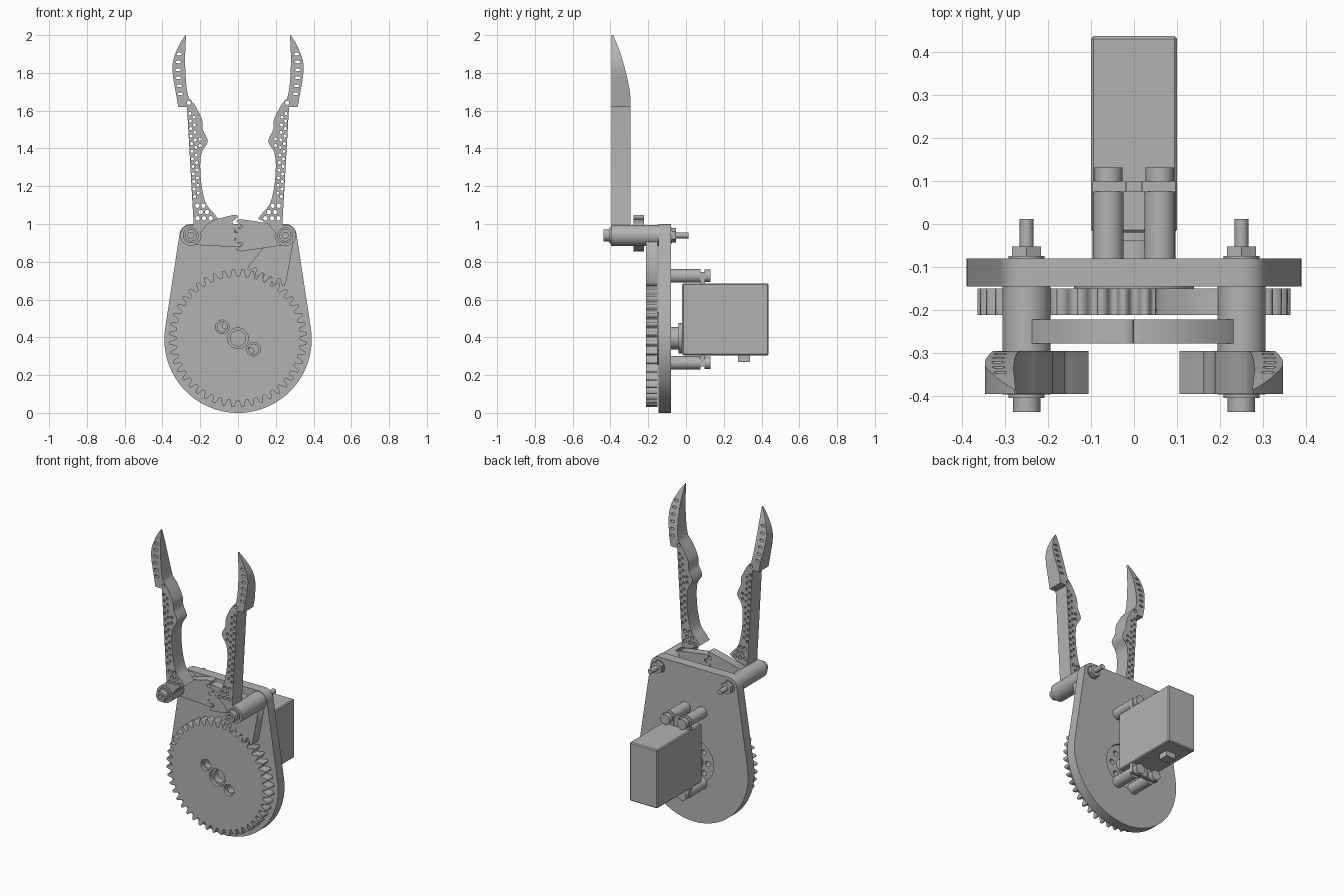
import bpy, bmesh
from math import sin, cos, tau, radians, atan2, hypot
from mathutils import Matrix, Vector

if "Cube" in bpy.data.objects:
    bpy.data.objects.remove(bpy.data.objects["Cube"])

grey = bpy.data.materials.new("plain grey")
grey.use_nodes = True
grey.diffuse_color = (0.45, 0.45, 0.45, 1)
grey.node_tree.nodes["Principled BSDF"].inputs["Base Color"].default_value = grey.diffuse_color

GEAR = (0, 0.395)          # big gear axis
PIVOT_X, PIVOT_Z = 0.25, 0.94
GEAR_N, SECTOR_N = 44, 32


def finish(name, bm):
    bmesh.ops.remove_doubles(bm, verts=bm.verts, dist=1e-5)
    bmesh.ops.recalc_face_normals(bm, faces=bm.faces)
    mesh = bpy.data.meshes.new(name)
    bm.to_mesh(mesh)
    bm.free()
    mesh.materials.append(grey)
    ob = bpy.data.objects.new(name, mesh)
    bpy.context.collection.objects.link(ob)
    return ob


def shade(ob):
    bpy.ops.object.select_all(action='DESELECT')
    ob.select_set(True)
    bpy.context.view_layer.objects.active = ob
    bpy.ops.object.shade_smooth_by_angle(angle=radians(30))
    return ob


def evaluated(ob):
    bpy.context.view_layer.update()
    return bpy.data.meshes.new_from_object(ob.evaluated_get(bpy.context.evaluated_depsgraph_get()))


def plate(name, outline, holes, y0, y1):
    """Outline in (x, z) with holes, extruded from y0 to y1."""
    curve = bpy.data.curves.new(name, 'CURVE')
    curve.dimensions = '2D'
    curve.fill_mode = 'BOTH'
    curve.extrude = (y1 - y0) / 2
    for loop in [outline] + holes:
        s = curve.splines.new('POLY')
        s.points.add(len(loop) - 1)
        for p, (x, z) in zip(s.points, loop):
            p.co = (x, z, 0, 1)
        s.use_cyclic_u = True
    tmp = bpy.data.objects.new(name + " outline", curve)
    bpy.context.collection.objects.link(tmp)
    mesh = evaluated(tmp)
    bpy.data.objects.remove(tmp)
    bm = bmesh.new()
    bm.from_mesh(mesh)
    bm.transform(Matrix.Translation((0, (y0 + y1) / 2, 0)) @ Matrix.Rotation(radians(90), 4, 'X'))
    return finish(name, bm)


def cyl(name, x, z, r, y0, y1, sides=32):
    bm = bmesh.new()
    bmesh.ops.create_cone(bm, cap_ends=True, segments=sides, radius1=r, radius2=r, depth=y1 - y0)
    bm.transform(Matrix.Translation((x, (y0 + y1) / 2, z)) @ Matrix.Rotation(radians(90), 4, 'X'))
    return shade(finish(name, bm))


def box(name, lo, hi, bevel=0):
    lo, hi = Vector(lo), Vector(hi)
    bm = bmesh.new()
    bmesh.ops.create_cube(bm, size=1)
    bm.transform(Matrix.Translation((lo + hi) / 2) @ Matrix.Diagonal((hi - lo).to_4d()))
    if bevel:
        bmesh.ops.bevel(bm, geom=bm.edges[:], offset=bevel, segments=1, affect='EDGES')
    return finish(name, bm)


def arc(x, z, r, a0, a1, n):
    return [(x + r * cos(radians(a0 + (a1 - a0) * i / n)),
             z + r * sin(radians(a0 + (a1 - a0) * i / n))) for i in range(n + 1)]


def ring(x, z, r, n=20, squash=1):
    return [(x + r * cos(tau * i / n), z + squash * r * sin(tau * i / n)) for i in range(n)]


def teeth(x, z, pitch_r, count, start, indices):
    """Tooth outlines; the tooth with index 0 points at angle start."""
    pts = []
    for i in indices:
        for off, dr in ((-.36, -.018), (-.27, -.002), (-.12, .018), (.12, .018), (.27, -.002), (.36, -.018)):
            a = start + tau * (i + off) / count
            pts.append((x + (pitch_r + dr) * cos(a), z + (pitch_r + dr) * sin(a)))
    return pts


def sector(name, side, start, indices, y0, y1):
    """Toothed fan joined to a pivot hub."""
    x, z = side * PIVOT_X, PIVOT_Z
    pts = teeth(x, z, 0.25, SECTOR_N, start, indices)
    a = start + tau * (indices[0] + indices[-1]) / 2 / SECTOR_N
    foot = [(x + .05 * cos(a + q), z + .05 * sin(a + q)) for q in (tau / 4, -tau / 4)]
    return plate(name, pts + foot, [], y0, y1)


def smooth(pts, n=6):
    """Catmull-Rom curve through the points."""
    p = [Vector(q) for q in [pts[0]] + pts + [pts[-1]]]
    out = []
    for a, b, c, d in zip(p, p[1:], p[2:], p[3:]):
        for i in range(n):
            t = i / n
            out.append(tuple(.5 * (2 * b + (c - a) * t + (2 * a - 5 * b + 4 * c - d) * t * t
                                   + (3 * b - a - 3 * c + d) * t ** 3)))
    return out + [pts[-1]]


# Back plate with a round opening for the servo horn
body = arc(0, .39, .39, 172, 368, 64) + arc(.25, .94, .06, 8, 90, 8) + arc(-.25, .94, .06, 90, 172, 8)
shade(plate("back_plate", body, [ring(*GEAR, .142, 48)], -.145, -.08))

# Drive gear with hub holes and bushings
mesh_angle = atan2(PIVOT_Z - GEAR[1], PIVOT_X)
hub_holes = [(0, GEAR[1], .055), (-.083, .455, .036), (.083, .337, .036)]
plate("drive_gear", teeth(*GEAR, .347, GEAR_N, mesh_angle + tau / GEAR_N / 2, range(GEAR_N)),
      [ring(*h, 32) for h in hub_holes], -.212, -.15)
for x, z, r in hub_holes:
    shade(plate("gear_bushing", ring(x, z, r, 32), [ring(x, z, r * .74, 32)], -.19, -.15))

# Servo horn, output shaft
horn_holes = [ring(.095 * cos(tau * i / 8), GEAR[1] + .095 * sin(tau * i / 8), .017, 16) for i in range(8)]
shade(plate("servo_horn", ring(*GEAR, .14, 48), horn_holes, -.15, -.088))
cyl("servo_shaft", *GEAR, .06, -.09, -.04)
cyl("servo_collar", *GEAR, .08, -.04, -.018)

# Servo body, cable outlet
box("servo_body", (-.1, -.02, .305), (.1, .437, .685), .006)
box("cable_outlet", (-.035, .275, .27), (.035, .34, .31))

# Servo mounting ears, standoffs and screws, above and below
for z, edge, out in ((.725, .68, .745), (.265, .31, .245)):
    lo, hi = min(edge, out), max(edge, out)
    box("ear_rib", (-.017, .075, lo), (.017, .1, hi))
    for s in (-1, 1):
        box("servo_ear", (min(s * .02, s * .096), .075, lo), (max(s * .02, s * .096), .1, hi))
        cyl("standoff", s * .06, z, .036, -.085, .076)
        cyl("ear_screw", s * .06, z, .033, .099, .131)

# Driven sector behind, and the pair of meshing sectors in front
sector("driven_sector", 1, mesh_angle + tau / 2, range(-2, 3), -.212, -.15)
sector("left_jaw_sector", 1, tau / 2 + tau / SECTOR_N / 2, range(-2, 2), -.278, -.222)
sector("right_jaw_sector", -1, 0, range(-1, 3), -.278, -.222)

# Finger outline: inner grip, blade tip, outer edge, foot
grip = smooth([(.106, 1.03), (.135, 1.065), (.17, 1.11), (.192, 1.2), (.2, 1.3), (.193, 1.375), (.162, 1.43),
               (.167, 1.46), (.186, 1.5), (.19, 1.55), (.212, 1.6), (.232, 1.635)])
blade = smooth([(.262, 1.67), (.274, 1.74), (.28, 1.87), (.275, 2)])
back = smooth([(.278, 2), (.31, 1.95), (.342, 1.87), (.346, 1.8), (.332, 1.71), (.316, 1.62)])
foot = [(.27, 1.62), (.235, 1.0), (.25, .95), (.2, .95), (.16, 1.0)]
outline = grip + blade + back + foot


def outer(z):
    return .235 + (z - 1) * .056


# Finger holes: fan at the foot, staggered rows up the stem, slots in the blade
holes = [ring(x, z, .012, 12) for x, z in ((.145, 1.03), (.18, 1.03), (.214, 1.03), (.164, 1.063),
                                          (.198, 1.063), (.183, 1.097), (.215, 1.097))]
for i in range(12):
    z = 1.145 + .04 * i
    holes.append(ring(outer(z) - .013, z, .0085, 10))
    if i < 11:
        holes.append(ring(outer(z + .02) - .034, z + .02, .008, 10))
holes += [ring(.2, z, .009, 10) for z in (1.415, 1.45)]
holes.append(ring(.26, 1.642, .011, 14))
for i in range(6):
    z = 1.69 + .042 * i
    holes.append(ring(.305 + .012 * sin(tau * i / 12), z, .015, 12, .5))

# Cutter that curves the blade towards its point
slope = [(-.29, 1.64), (-.3, 1.72), (-.317, 1.8), (-.345, 1.9), (-.385, 2), (-.39, 2.03), (-.2, 2.03), (-.2, 1.64)]
cutter = plate("tip_cutter", slope, [], -.6, .6)
cutter.data.transform(Matrix.Rotation(radians(90), 4, 'Z'))
cutter.data.transform(Matrix.Diagonal((1, 1, 1, 1)))
for v in cutter.data.vertices:
    v.co.y = v.co.y
cutter.hide_render = True

for side, label in ((1, "left"), (-1, "right")):
    def flip(loop):
        return [(side * x, z) for x, z in loop]
    finger = plate(label + "_finger", flip(outline), [flip(h) for h in holes], -.395, -.295)
    mod = finger.modifiers.new("tip", 'BOOLEAN')
    mod.operation, mod.solver, mod.object = 'DIFFERENCE', 'EXACT', cutter
    mesh = evaluated(finger)
    finger.modifiers.clear()
    finger.data = mesh
    shade(finger)

    # Pivot: hub, washer, bolt and nut
    x, z = side * PIVOT_X, PIVOT_Z
    cyl(label + "_hub", x, z, .056, -.397, -.145)
    cyl(label + "_washer", x, z, .042, -.405, -.397)
    shade(plate(label + "_bolt_head", ring(x, z, .032, 32), [ring(x, z, .018, 6)], -.438, -.405))
    cyl(label + "_bolt", x, z, .016, -.41, .012, 20)
    cyl(label + "_nut_washer", x, z, .042, -.08, -.074)
    cyl(label + "_nut", x, z, .039, -.074, -.052, 6)

bpy.data.objects.remove(cutter)
